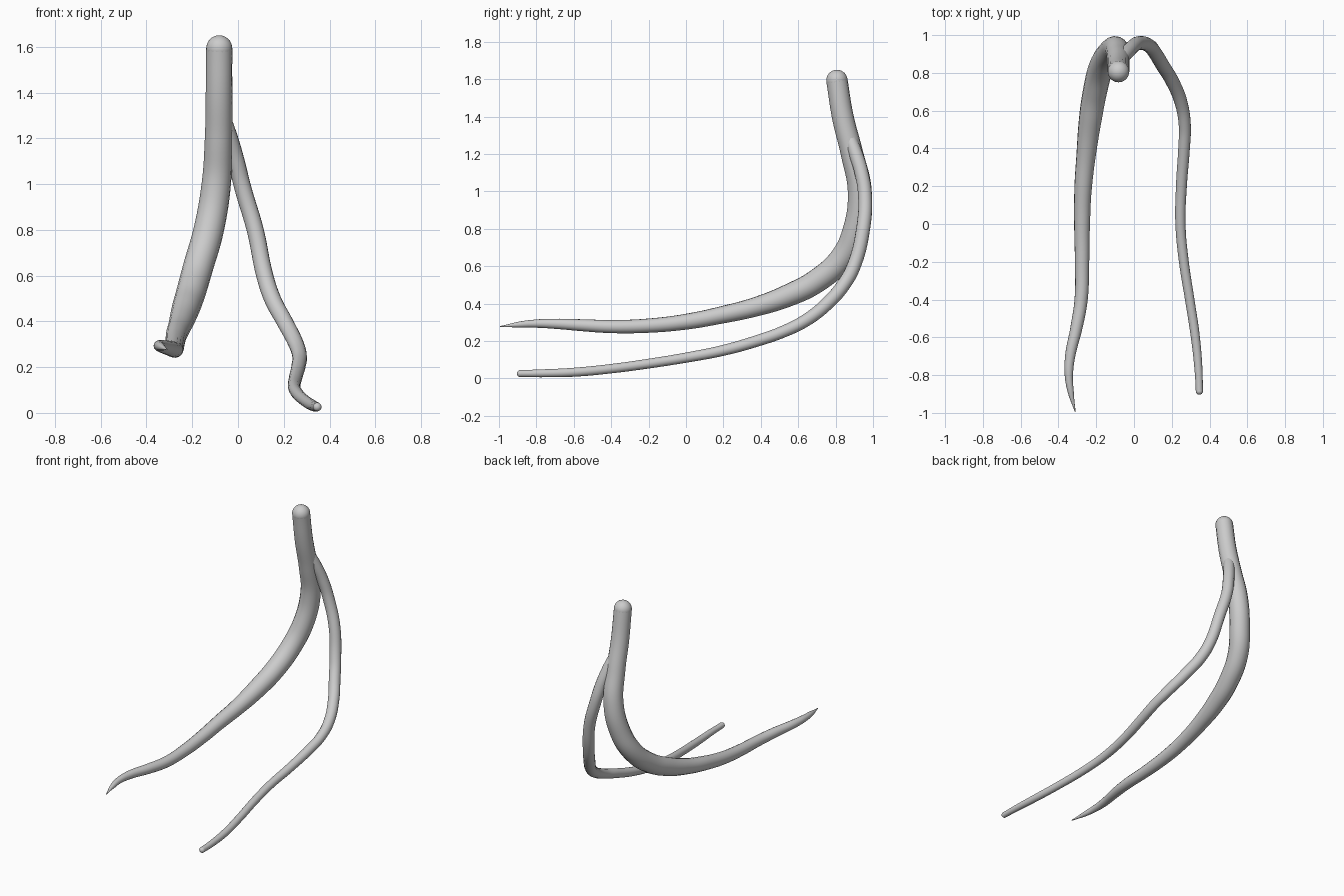
import bpy


def smooth(obj):
    for p in obj.data.polygons:
        p.use_smooth = True


def tube(name, pts):
    """Smooth tapering tube through (x, y, z, radius) points."""
    cu = bpy.data.curves.new(name, 'CURVE')
    cu.dimensions = '3D'
    cu.bevel_depth = 1.0
    cu.bevel_resolution = 6
    cu.resolution_u = 8
    sp = cu.splines.new('BEZIER')
    sp.radius_interpolation = 'CARDINAL'
    sp.bezier_points.add(len(pts) - 1)
    for bp, (x, y, z, r) in zip(sp.bezier_points, pts):
        bp.co = (x, y, z)
        bp.radius = r
        bp.handle_left_type = bp.handle_right_type = 'AUTO'
    ob = bpy.data.objects.new(name, cu)
    bpy.context.collection.objects.link(ob)
    bpy.ops.object.select_all(action='DESELECT')
    bpy.context.view_layer.objects.active = ob
    ob.select_set(True)
    bpy.ops.object.convert(target='MESH')
    ob = bpy.context.view_layer.objects.active
    smooth(ob)
    return ob


def round_end(name, p):
    """Rounded tip for a tube end."""
    bpy.ops.mesh.primitive_uv_sphere_add(segments=24, ring_count=16, radius=p[3], location=p[:3])
    ob = bpy.context.object
    ob.name = name
    smooth(ob)


# Thick stem sweeping down and forward to a pointed tip
stem = [
    (-.082, .807, 1.593, .057), (-.083, .838, 1.40, .058), (-.085, .888, 1.20, .060),
    (-.095, .929, 1.00, .064), (-.128, .906, .80, .066), (-.172, .835, .645, .066),
    (-.207, .70, .522, .064), (-.232, .55, .445, .060), (-.252, .38, .385, .052),
    (-.270, .18, .337, .046), (-.275, 0, .303, .042), (-.275, -.20, .282, .038),
    (-.280, -.40, .277, .035), (-.305, -.55, .284, .032), (-.338, -.70, .292, .027),
    (-.345, -.80, .293, .022), (-.333, -.90, .287, .015), (-.311, -.993, .277, .003)]
tube("main_stem", stem)
round_end("stem_top", stem[0])

# Thin branch splitting off the stem near its top
branch = [
    (-.070, .870, 1.30, .035), (-.037, .908, 1.20, .037), (-.008, .938, 1.10, .037),
    (.022, .957, .98, .037), (.075, .947, .80, .037), (.117, .897, .60, .037),
    (.150, .842, .50, .037), (.203, .755, .40, .036), (.250, .640, .310, .034),
    (.269, .52, .250, .032), (.265, .40, .207, .031), (.251, .20, .150, .029),
    (.246, 0, .111, .027), (.264, -.20, .079, .026), (.295, -.40, .052, .025),
    (.325, -.60, .033, .024), (.342, -.78, .027, .021), (.346, -.885, .026, .019)]
tube("side_branch", branch)
round_end("branch_tip", branch[-1])
